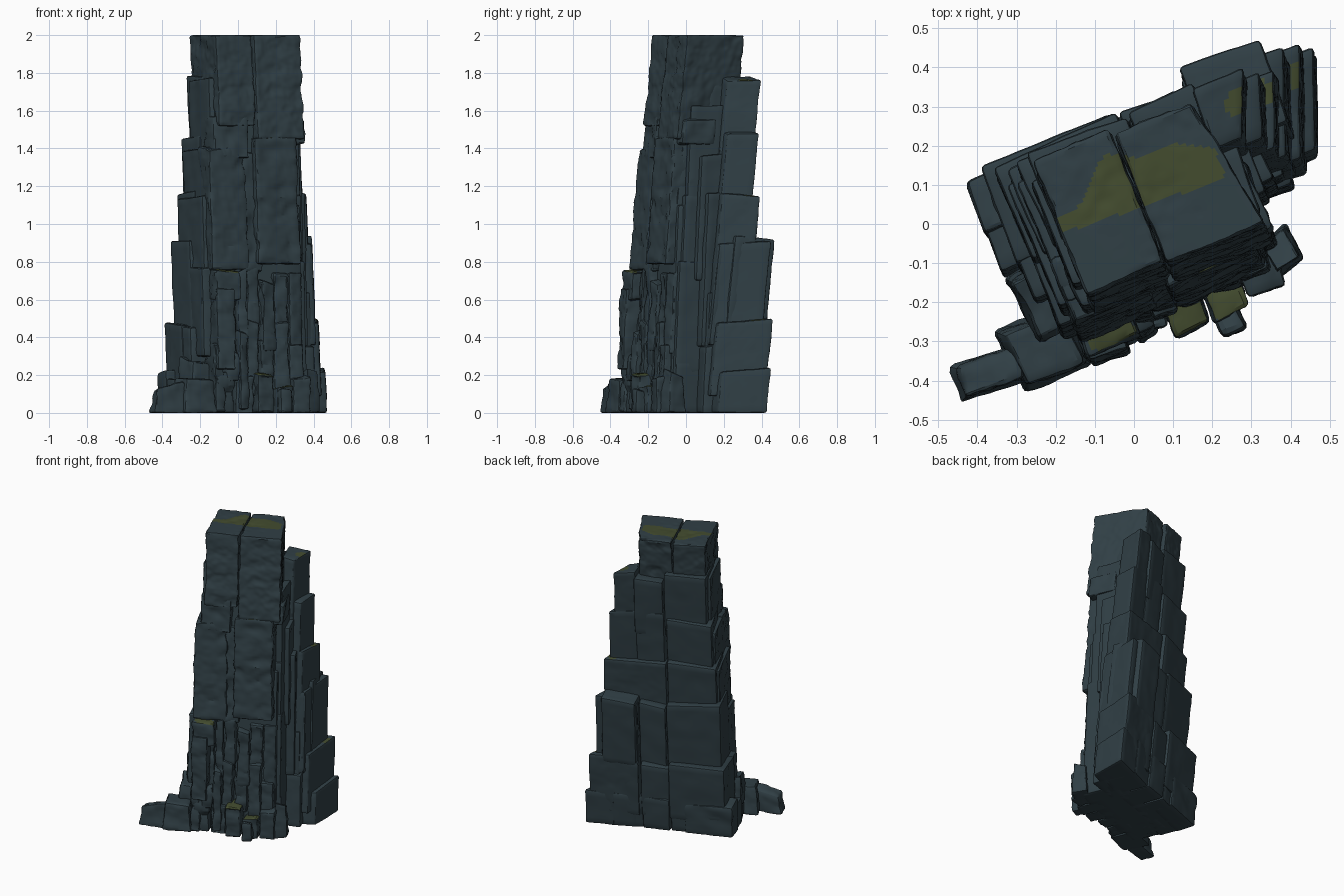
import bpy, math, random
from mathutils import Vector, noise

if "Cube" in bpy.data.objects:
    bpy.data.objects.remove(bpy.data.objects["Cube"])
random.seed(4)
ANG = math.radians(22)
C, S = math.cos(ANG), math.sin(ANG)


def mat(name, rgb):
    m = bpy.data.materials.new(name)
    m.diffuse_color = (*rgb, 1)
    m.use_nodes = True
    m.node_tree.nodes["Principled BSDF"].inputs["Base Color"].default_value = m.diffuse_color
    return m


ROCK = mat("dark slate", (0.030, 0.050, 0.060))
MOSS = mat("olive moss", (0.056, 0.072, 0.028))


def axis(h, r, step):
    n = max(1, round((2 * h - 2 * r) / step))
    return [-h] + [-h + r + (2 * h - 2 * r) * i / n for i in range(n + 1)] + [h]


def crown_moss(u, v):
    # irregular band running across the summit
    low = 0.036 - 0.06 * u
    high = 0.085 + 0.10 * math.exp(-(u / 0.08) ** 2) + 0.065 * math.exp(-((u - 0.16) / 0.09) ** 2)
    return u < 0.262 and low < v < high


def spot_moss(cu, cv, ru, rv):
    def rule(u, v):
        wob = 0.35 * noise.noise(Vector((u * 14, v * 14, cu * 9)))
        return ((u - cu) / ru) ** 2 + ((v - cv) / rv) ** 2 < 0.5 + wob
    return rule


def block(name, u0, u1, v0, v1, z0, z1, rough=0.004, chip=0.0, lean=0.11,
          taper=0.0, moss=None, step=0.026, jit=0.012, skew=0.0):
    """Rounded, leaning, weathered box in the turned plan frame of the tower."""
    h = Vector(((u1 - u0) / 2, (v1 - v0) / 2, (z1 - z0) / 2))
    c = Vector(((u1 + u0) / 2, (v1 + v0) / 2, (z1 + z0) / 2))
    r = min(0.012, min(h) * 0.4)
    ax = [axis(h[k], r, step) for k in range(3)]
    n = [len(a) for a in ax]
    tilt = [random.uniform(-jit, jit) for _ in range(4)]
    seed = Vector((random.random() * 40, random.random() * 40, 0))
    idx, verts, flat, faces = {}, [], [], []

    def vert(i, j, k):
        if (i, j, k) in idx:
            return idx[i, j, k]
        p = Vector((ax[0][i], ax[1][j], ax[2][k]))
        q = Vector([max(-h[a] + r, min(h[a] - r, p[a])) for a in range(3)])
        d = (p - q).normalized()
        p = q + d * r
        s = p.copy()
        # tilted top, taper, slanted right side, weathering and chipped ledges
        su, sv, t = s.x / h.x, s.y / h.y, (s.z / h.z + 1) / 2
        p.z += t * (tilt[0] * su + tilt[1] * sv)
        p.x = p.x * (1 - taper * t) + tilt[2] * sv * 0.6
        p.y = p.y * (1 - taper * t) + tilt[3] * su * 0.6
        pivot = h.y if skew > 0 else -h.y
        p.x += skew * (s.y - pivot) * (su + 1) / 2
        w = p + c + seed
        amt = rough * noise.noise(w * 9) + rough * 0.5 * noise.noise(w * 30)
        if chip:
            f = noise.noise(Vector((w.x * 9, w.y * 9, w.z * 14)))
            amt -= chip * max(0, math.floor(f * 4 + 0.6)) * (1 - abs(d.z))
        p += d * amt + c
        p.y -= lean * (z1 - z0) * (1 - t)
        flat.append((p.x, p.y))
        verts.append((p.x * C - p.y * S, p.x * S + p.y * C, min(2, max(0, p.z))))
        idx[i, j, k] = len(verts) - 1
        return idx[i, j, k]

    for a in range(3):
        b, e = (a + 1) % 3, (a + 2) % 3
        for side in (0, n[a] - 1):
            for i in range(n[b] - 1):
                for j in range(n[e] - 1):
                    quad = []
                    for di, dj in ((0, 0), (1, 0), (1, 1), (0, 1)):
                        key = [0, 0, 0]
                        key[a], key[b], key[e] = side, i + di, j + dj
                        quad.append(vert(*key))
                    faces.append(quad if side else quad[::-1])
    me = bpy.data.meshes.new(name)
    me.from_pydata(verts, [], faces)
    me.materials.append(ROCK)
    me.materials.append(MOSS)
    if moss:
        for f in me.polygons:
            u = sum(flat[i][0] for i in f.vertices) / len(f.vertices)
            v = sum(flat[i][1] for i in f.vertices) / len(f.vertices)
            if f.normal.z > 0.6 and moss(u, v):
                f.material_index = 1
    me.shade_smooth()
    me.set_sharp_from_angle(angle=math.radians(28))
    ob = bpy.data.objects.new(name, me)
    bpy.context.collection.objects.link(ob)
    return ob


# inner mass that closes the gaps
block("core_upper", -0.16, 0.27, -0.09, 0.19, 1.0, 1.75, jit=0, step=0.1)
block("core_lower", -0.19, 0.29, -0.16, 0.15, 0.0, 1.1, jit=0, step=0.1, lean=0.05)

# summit: two blocks split by a crack
CROWN = dict(rough=0.008, chip=0.003, moss=crown_moss, step=0.01, jit=0.005)
block("crown_left", -0.18, 0.034, -0.12, 0.252, 1.52, 2.0, **CROWN)
block("crown_right", 0.04, 0.312, -0.12, 0.235, 1.45, 2.0, skew=-0.17, **CROWN)

# stepped courses at the back: bottom, top, front and back depth, edges along the width
courses = [
    (1.40, 1.77, 0.10, 0.265, (0.41, 0.28, 0.09, -0.19)),
    (1.05, 1.49, 0.08, 0.255, (0.45, 0.27, 0.08, -0.22)),
    (0.80, 1.16, 0.05, 0.25, (0.485, 0.07, -0.25)),
    (0.42, 0.90, 0.02, 0.28, (0.53, 0.43, 0.25, 0.07, -0.28)),
    (0.15, 0.49, 0.0, 0.275, (0.57, 0.44, 0.24, 0.05, -0.315)),
    (0.00, 0.22, 0.0, 0.245, (0.60, 0.42, 0.22, 0.04, -0.36)),
]
for row, (z0, z1, front, back, edges) in enumerate(courses):
    for i in range(len(edges) - 1):
        ua, ub = edges[i + 1], edges[i]
        dz = 0 if i == 0 else random.uniform(-0.04, 0.02)
        deep = back + random.uniform(-0.006, 0.012)
        mossy = spot_moss(ub - 0.05, 0.19, 0.05, 0.05) if i == 0 and row in (0, 2, 4) else None
        if i == 0:
            ua = min(ua, 0.26)
        block(f"back_course_{row}_{i}", ua + 0.003, ub - 0.003, front if i == 0 else 0.02,
              deep - (0.008 if i == 0 else 0), max(0, z0 - 0.06), z1 + dz, moss=mossy,
              step=0.016 if mossy else 0.03, skew=0.4 if i == 0 else 0)
block("back_bulge", 0.25, 0.47, 0.1, 0.325, 0.45, 0.92)

# slabs on the right-hand side
for i, (u1, v0, v1, z0, z1) in enumerate((
        (0.315, -0.09, 0.10, 1.1, 1.62), (0.345, -0.05, 0.12, 0.7, 1.36),
        (0.315, -0.13, 0.05, 0.55, 1.15), (0.37, -0.03, 0.12, 0.35, 1.16),
        (0.32, -0.16, 0.0, 0.2, 0.80), (0.40, -0.03, 0.14, 0.1, 0.62),
        (0.42, -0.05, 0.06, 0.0, 0.36), (0.32, -0.19, 0.0, 0.0, 0.28))):
    block(f"right_slab_{i}", 0.2, u1, v0, v1, z0, z1, lean=0.05)

# slabs on the left-hand side
for i, (u0, v0, v1, z0, z1) in enumerate((
        (-0.205, -0.09, 0.20, 1.2, 1.76), (-0.235, -0.12, 0.21, 0.95, 1.40),
        (-0.26, -0.12, 0.22, 0.4, 1.14), (-0.275, -0.17, 0.05, 0.3, 0.78),
        (-0.31, -0.08, 0.22, 0.1, 0.46), (-0.36, 0.12, 0.26, 0.0, 0.22),
        (-0.31, -0.17, 0.1, 0.0, 0.24))):
    block(f"left_slab_{i}", u0, -0.05, v0, v1, z0, z1, 0.005, 0.002, lean=0.08)

# large weathered blocks of the upper front
FRONT = dict(rough=0.010, chip=0.004, step=0.016)
block("front_bump", -0.205, -0.005, -0.155, 0.0, 1.35, 1.57, **FRONT)
block("front_bump_right", 0.14, 0.325, -0.14, 0.05, 1.42, 1.56, **FRONT)
block("front_mid_left", -0.235, -0.02, -0.175, 0.0, 0.76, 1.41, lean=0.08, **FRONT)
block("front_mid_right", 0.02, 0.27, -0.18, 0.0, 0.79, 1.46, lean=0.08,
      moss=spot_moss(0.15, -0.16, 0.09, 0.03), **FRONT)
block("front_mid_seam", -0.05, 0.06, -0.15, 0.0, 0.75, 1.38, **FRONT)
block("front_ledge", -0.235, -0.09, -0.27, -0.05, 0.60, 0.76, lean=0.04,
      moss=spot_moss(-0.16, -0.24, 0.09, 0.06), **FRONT)

# thin broken columns of the lower front
edge = -0.23
k = 0
while edge < 0.25:
    w = random.uniform(0.05, 0.09)
    f = (edge + 0.23) / 0.52
    top = random.uniform(0.66, 0.78)
    mid = random.uniform(0.3, 0.5)
    block(f"front_column_{k}", edge, edge + w - 0.004,
          -0.235 + 0.03 * f + random.uniform(-0.02, 0.02),
          -0.1, mid - 0.05, top, lean=0.05, **FRONT)
    block(f"front_column_low_{k}", edge - 0.01, edge + w - 0.012,
          -0.26 + 0.03 * f + random.uniform(-0.025, 0.015),
          -0.1, random.uniform(0.0, 0.18), mid, lean=0.05, **FRONT)
    edge += w
    k += 1
block("front_corner_column", -0.235, -0.13, -0.285, -0.1, 0.23, 0.66, lean=0.05, **FRONT)

# footing along the front with a mossy shelf
for i in range(5):
    u = -0.22 + i * 0.105
    shelf = i in (2, 3)
    block(f"front_footing_{i}", u, u + 0.1, -0.31 if shelf else -0.29 + random.uniform(-0.01, 0.03),
          -0.1, 0.0, (0.21 if i == 2 else 0.13) if shelf else random.uniform(0.12, 0.22),
          lean=0.0, **FRONT,
          moss=spot_moss(u + 0.05, -0.27, 0.08, 0.07) if shelf else None)

# loose rocks around the base
FOOT = dict(lean=0.0, rough=0.012, jit=0.02, step=0.018)
block("foot_rock_outer", -0.58, -0.38, -0.265, -0.165, 0.0, 0.14, taper=0.25, **FOOT)
block("foot_rock_middle", -0.43, -0.24, -0.295, -0.12, 0.0, 0.18, taper=0.2, **FOOT)
block("foot_rock_inner", -0.35, -0.2, -0.19, 0.0, 0.0, 0.28, taper=0.15, **FOOT)
block("foot_rock_right", 0.27, 0.37, -0.26, -0.15, 0.0, 0.22, taper=0.25, **FOOT)
block("foot_rock_front", 0.10, 0.165, -0.355, -0.2, 0.0, 0.11, taper=0.1, **FOOT)
